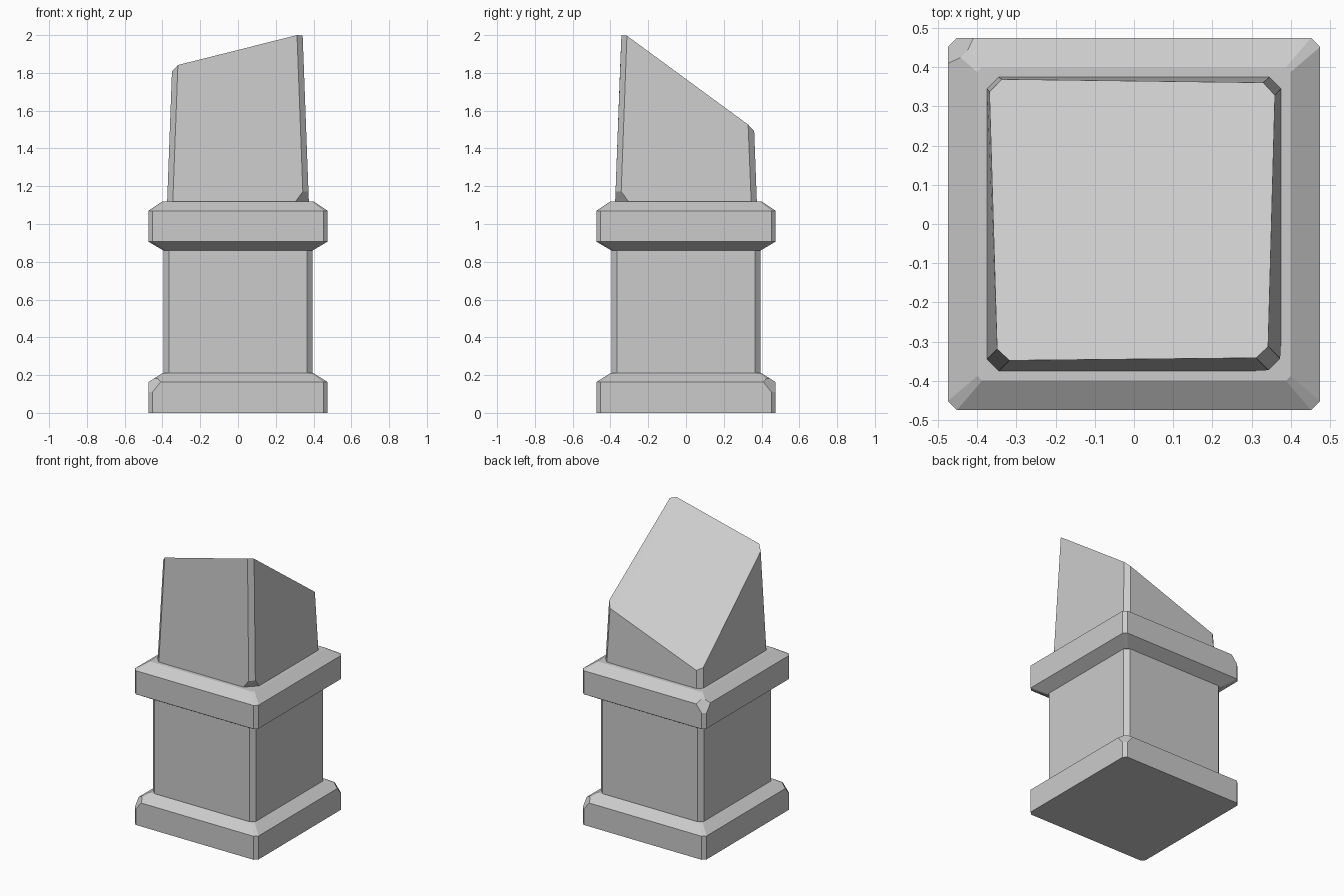
import bpy, bmesh
from mathutils import Vector

if "Cube" in bpy.data.objects:
    bpy.data.objects.remove(bpy.data.objects["Cube"])


def ring(half, cut):
    """Square outline with chamfered corners, counter-clockwise from front right."""
    h, c = half, half - cut
    return [(c, -h), (h, -c), (h, c), (c, h), (-c, h), (-h, c), (-h, -c), (-c, -h)]


def loft(levels):
    """Skin between equal-length loops of points, closing the bottom only."""
    bm = bmesh.new()
    loops = [[bm.verts.new(p) for p in lv] for lv in levels]
    for a, b in zip(loops, loops[1:]):
        for i in range(8):
            j = (i + 1) % 8
            bm.faces.new((a[i], a[j], b[j], b[i]))
    bm.faces.new(loops[0][::-1])
    return bm, loops[-1]


def chip(bm, point, normal):
    """Slice a corner off and close the cut."""
    geom = bm.verts[:] + bm.edges[:] + bm.faces[:]
    bmesh.ops.bisect_plane(bm, geom=geom, dist=1e-5, plane_co=Vector(point),
                           plane_no=Vector(normal).normalized(), clear_outer=True)
    bmesh.ops.holes_fill(bm, edges=[e for e in bm.edges if e.is_boundary], sides=0)


def finish(name, bm):
    bmesh.ops.recalc_face_normals(bm, faces=bm.faces[:])
    mesh = bpy.data.meshes.new(name)
    bm.to_mesh(mesh)
    bm.free()
    ob = bpy.data.objects.new(name, mesh)
    bpy.context.collection.objects.link(ob)
    return ob


def block(name, profile, chips=()):
    """Stacked chamfered sections (z, half width, chamfer), with chipped corners."""
    bm, top = loft([[(x, y, z) for x, y in ring(h, c)] for z, h, c in profile])
    bm.faces.new(top)
    for sx, sy, z in chips:
        chip(bm, (sx * 0.4425, sy * 0.4425, z), (sx, sy, 0.8))
    return finish(name, bm)


# Base, shaft and collar
block("base", [(0, 0.475, 0.023), (0.163, 0.475, 0.023), (0.21, 0.4, 0.012)],
      [(-1, -1, 0.163), (1, 1, 0.163)])
block("shaft", [(0.2, 0.395, 0.03), (0.87, 0.395, 0.03)])
block("collar", [(0.86, 0.395, 0.012), (0.907, 0.475, 0.023),
                 (1.07, 0.475, 0.023), (1.12, 0.4, 0.012)],
      [(-1, 1, 1.07)])


# Broken stump: tapered, with a slanted top folded along its diagonal
def broken_height(x, y):
    u, v = x - y, x + y
    return 1.64 + 0.553 * u - (0.277 if v < 0 else 0.19) * v


top_loop = []
for x, y in ring(0.347, 0.03):
    z = broken_height(x, y)
    s = (0.375 - 0.037 * (z - 1.12)) / 0.347
    top_loop.append((x * s, y * s, min(2.0, broken_height(x * s, y * s))))
bm, t = loft([[(x, y, 1.12) for x, y in ring(0.375, 0.03)], top_loop])
bm.faces.new((t[0], t[5], t[6], t[7]))
bm.faces.new((t[0], t[1], t[2], t[3], t[4], t[5]))
chip(bm, (0.34, -0.34, 1.12), (1, -1, -0.7))
stump = finish("broken_stump", bm)
bpy.context.view_layer.objects.active = stump
stump.select_set(True)
bpy.ops.object.shade_smooth_by_angle(angle=0.5)
